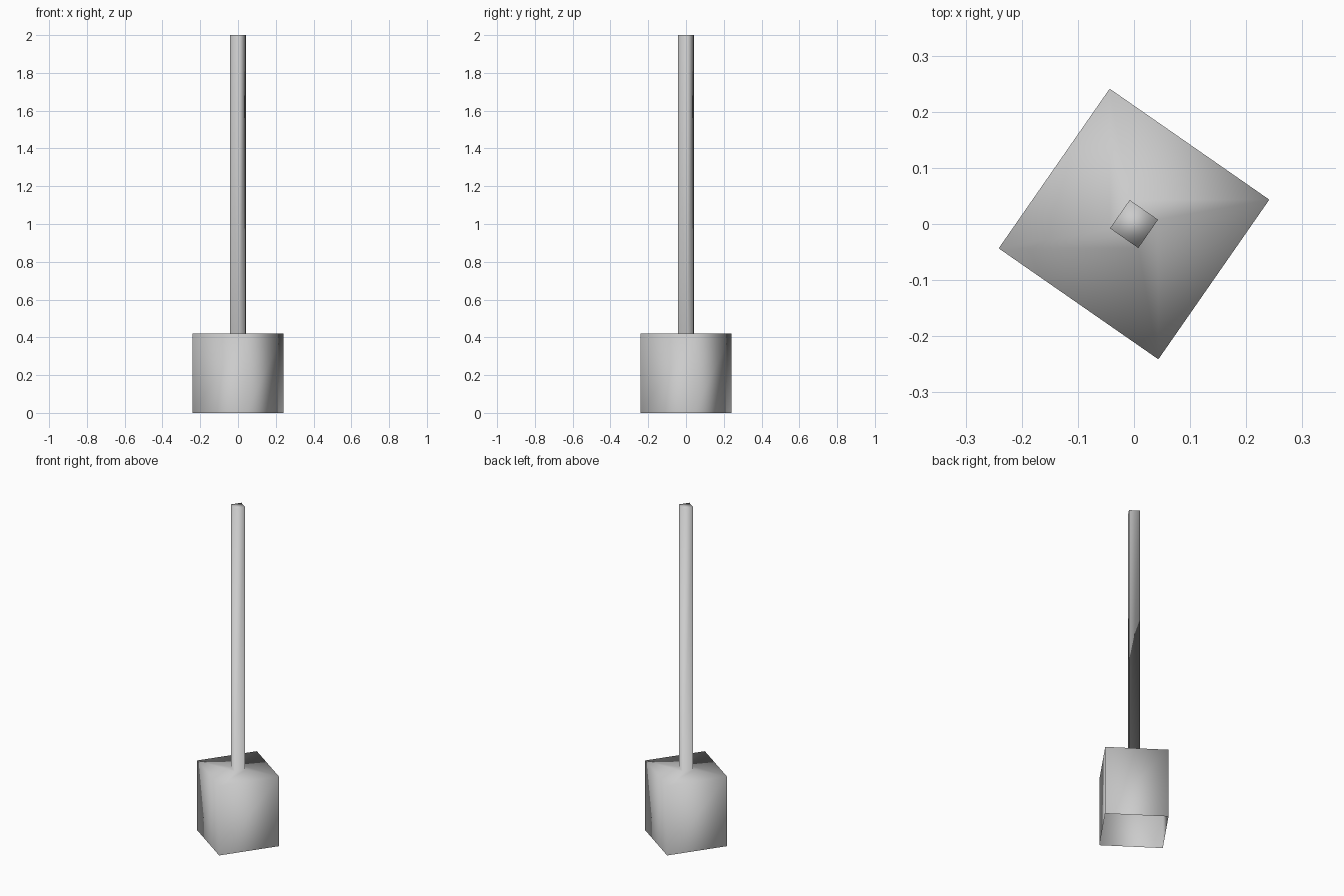
import bpy, bmesh, math

if "Cube" in bpy.data.objects:
    bpy.data.objects.remove(bpy.data.objects["Cube"])

# Square post on a block footing: one continuous smooth skin, open underneath
TURN = math.radians(10.2)
PROFILE = [(0.245, 0.0), (0.245, 0.42), (0.0435, 0.42), (0.0435, 2.0)]  # corner radius, height

bm = bmesh.new()


def square_ring(radius, z):
    return [bm.verts.new((radius * math.cos(TURN + i * math.pi / 2),
                          radius * math.sin(TURN + i * math.pi / 2), z)) for i in range(4)]


rings = [square_ring(r, z) for r, z in PROFILE]

# Footing walls, footing top and post walls
for low, high in zip(rings, rings[1:]):
    for i in range(4):
        j = (i + 1) % 4
        bm.faces.new((low[i], low[j], high[j], high[i]))

# Post cap
bm.faces.new(rings[-1])

for face in bm.faces:
    face.smooth = True

mesh = bpy.data.meshes.new("post_with_footing")
bm.to_mesh(mesh)
bm.free()
post = bpy.data.objects.new("post_with_footing", mesh)
bpy.context.collection.objects.link(post)
